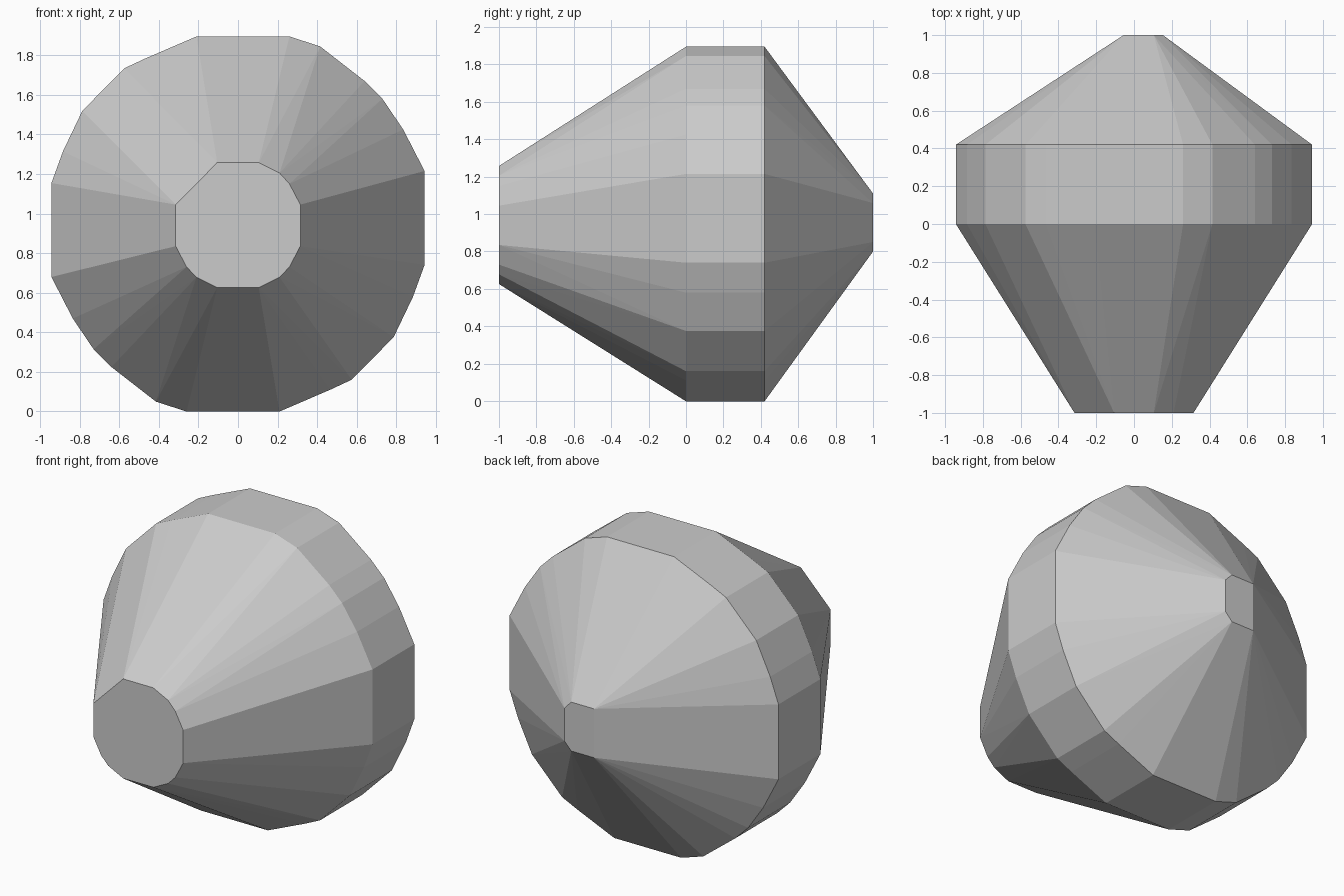
import bpy
import bmesh

if "Cube" in bpy.data.objects:
    bpy.data.objects.remove(bpy.data.objects["Cube"])

CZ = 0.947  # height of the central axis

# Half of the wide belt outline (x, z); the other half is its half-turn
belt_half = [(-0.21, 1.895), (0.26, 1.895), (0.415, 1.845), (0.64, 1.67),
             (0.73, 1.58), (0.835, 1.425), (0.943, 1.215), (0.943, 0.74),
             (0.885, 0.58), (0.787, 0.375), (0.575, 0.16), (0.468, 0.11)]
belt = belt_half + [(-x, 2 * CZ - z) for x, z in belt_half]

# Front flat end: right half, mirrored to the left without the upper left corners
front_right = [(0.105, 1.257), (0.21, 1.205), (0.26, 1.15), (0.315, 1.045),
               (0.315, 0.835), (0.26, 0.73), (0.21, 0.678), (0.105, 0.626)]
front_end = front_right + [(-x, z) for x, z in front_right
                           if z not in (1.205, 1.15)]

# Small flat back end, slightly off centre
back_end = [(x, 0.955 + s * h) for s in (1, -1)
            for x, h in ((-0.055, 0.155), (0.105, 0.155), (0.153, 0.104))]

# Faceted body: convex skin over the four sections
bm = bmesh.new()
for y, section in ((-1.0, front_end), (0.0, belt), (0.42, belt), (1.0, back_end)):
    for x, z in section:
        bm.verts.new((x, y, z))
hull = bmesh.ops.convex_hull(bm, input=bm.verts)
loose = [v for v in bm.verts if not v.link_faces]
bmesh.ops.delete(bm, geom=loose, context='VERTS')
bmesh.ops.dissolve_limit(bm, angle_limit=0.01, verts=bm.verts, edges=bm.edges)
bmesh.ops.recalc_face_normals(bm, faces=bm.faces)

mesh = bpy.data.meshes.new("faceted_body")
bm.to_mesh(mesh)
bm.free()
body = bpy.data.objects.new("faceted_body", mesh)
bpy.context.collection.objects.link(body)

grey = bpy.data.materials.new("light_grey")
grey.diffuse_color = (0.6, 0.6, 0.6, 1)
grey.use_nodes = True
grey.node_tree.nodes["Principled BSDF"].inputs["Base Color"].default_value = grey.diffuse_color
mesh.materials.append(grey)
